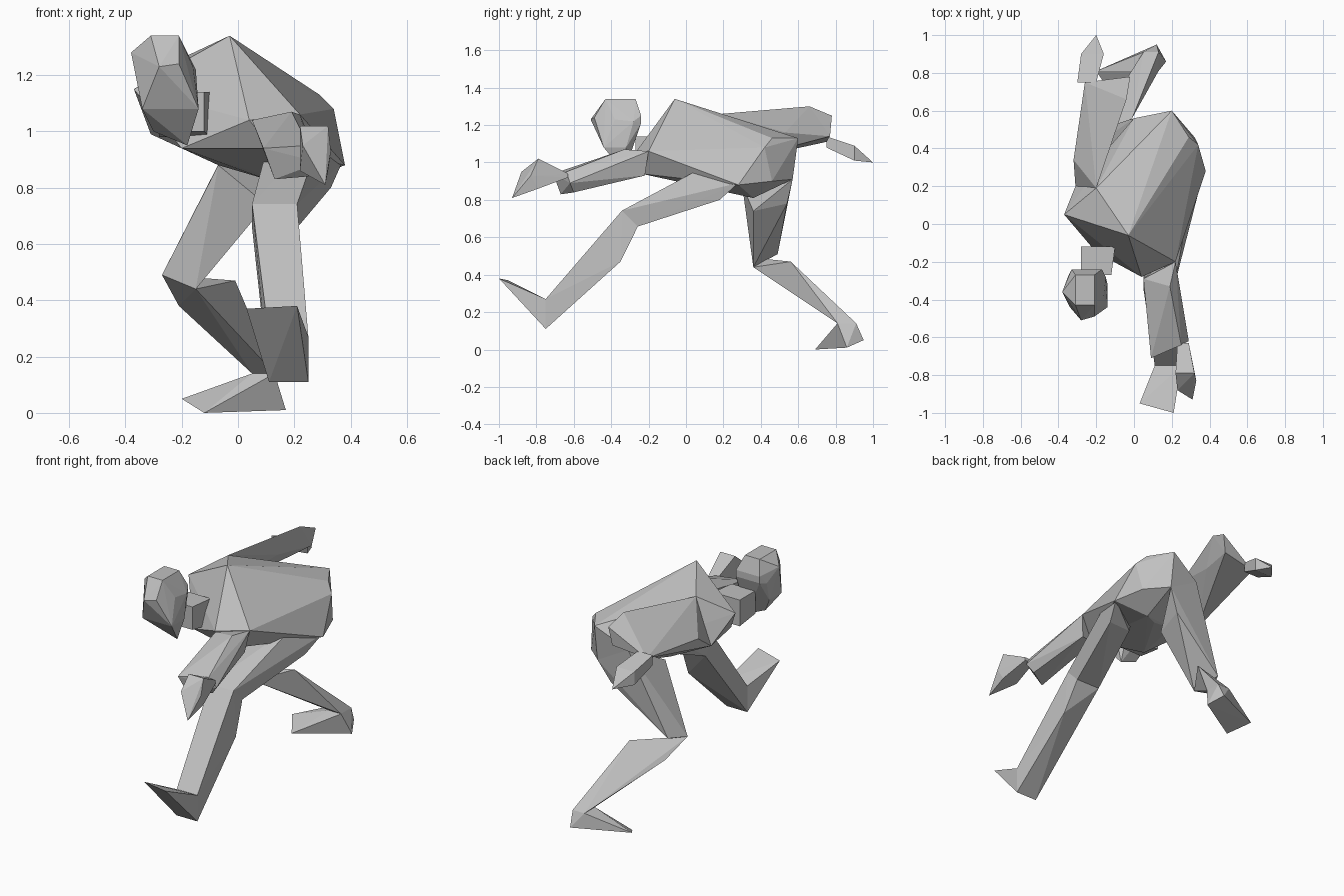
import bpy
import bmesh
from mathutils import Vector

default_cube = bpy.data.objects.get("Cube")
if default_cube:
    bpy.data.objects.remove(default_cube, do_unlink=True)

# Directions in which a joint can be thick
SIDEWAYS = Vector((1, 0, 0))
BACKWARD = Vector((0, 1, 0))
UPWARD = Vector((0, 0, 1))
UP_AND_FORWARD = (UPWARD - BACKWARD).normalized()

# One plain grey for the whole figure
clay_grey = bpy.data.materials.new("clay grey")
clay_grey.use_nodes = True
clay_grey.diffuse_color = (.53, .53, .53, 1)
shader = clay_grey.node_tree.nodes["Principled BSDF"]
shader.inputs["Base Color"].default_value = clay_grey.diffuse_color


def ring(centre, half_width, half_thickness, through=UPWARD):
    """Four corners of a joint, spread sideways and along a chosen direction."""
    across = SIDEWAYS * half_width
    along = through * half_thickness
    middle = Vector(centre)
    return [middle - across - along, middle + across - along,
            middle + across + along, middle - across + along]


def faceted(name, *groups):
    """Flat-faced solid stretched tightly over groups of points."""
    bm = bmesh.new()
    for group in groups:
        for point in group:
            bm.verts.new(point)
    result = bmesh.ops.convex_hull(bm, input=bm.verts[:])
    spare = set(result["geom_interior"] + result["geom_unused"])
    spare_verts = [item for item in spare if isinstance(item, bmesh.types.BMVert)]
    bmesh.ops.delete(bm, geom=spare_verts, context="VERTS")
    bmesh.ops.recalc_face_normals(bm, faces=bm.faces[:])
    mesh = bpy.data.meshes.new(name)
    bm.to_mesh(mesh)
    bm.free()
    mesh.materials.append(clay_grey)
    part = bpy.data.objects.new(name, mesh)
    bpy.context.collection.objects.link(part)


# Torso: hunched back, shoulders, belly and rump
spine = [(-.03, -.06, 1.34), (-.2, .19, 1.26), (.29, .46, 1.13), (.2, .6, 1.13)]
shoulders = [(-.37, .05, 1.15), (-.31, .2, .99), (.22, -.2, 1.06), (.04, -.28, 1.04)]
belly = [(-.2, -.15, .94), (.12, -.24, .94), (-.07, .25, .88), (.1, .3, .83), (.2, .36, .81)]
rump = [(.34, .42, 1.08), (.38, .28, .88), (.32, .46, .9), (.2, .57, .91), (0, .56, 1.02)]
faceted("torso", spine, shoulders, belly, rump)

# Head with its chin tucked down, and the neck
crown = ring((-.26, -.35, 1.34), .05, .08, BACKWARD)
temples = [(-.38, -.36, 1.28), (-.35, -.28, 1.2), (-.16, -.38, 1.23), (-.15, -.28, 1.22)]
forehead = [(-.28, -.51, 1.23), (-.21, -.49, 1.24)]
nape = ring((-.25, -.24, 1.23), .08, .02)
jaw = ring((-.24, -.38, 1.08), .1, .06, BACKWARD)
chin = [(-.3, -.34, 1), (-.18, -.33, .95)]
faceted("head", crown, temples, forehead, nape, jaw, chin)

throat = ring((-.2, -.27, 1.07), .08, .07)
neck_base = ring((-.19, -.12, 1.06), .09, .08)
faceted("neck", throat, neck_base)

# Left arm reaching forward
left_shoulder = [(.05, -.29, 1.04), (.19, -.33, 1.07), (.22, -.2, 1.06),
                 (.2, -.22, .93), (.1, -.25, .94)]
left_elbow = [(.09, -.71, .94), (.25, -.64, .95), (.29, -.62, .89),
              (.25, -.6, .84), (.13, -.67, .83)]
faceted("left_arm", left_shoulder, left_elbow)

left_wrist = ring((.26, -.63, .93), .03, .01)
left_palm = ring((.27, -.79, .94), .05, .08)
left_knuckles = [(.33, -.83, .93), (.23, -.88, .95)]
left_fingertip = [(.31, -.93, .81)]
faceted("left_hand", left_wrist, left_palm, left_knuckles, left_fingertip)

# Right arm thrown back, bent sharply at the elbow
right_shoulder = [(-.2, .19, 1.26), (-.32, .34, 1.09), (-.31, .2, .99), (-.1, .53, 1.16)]
right_elbow = [(-.02, .78, 1.25), (-.04, .66, 1.3), (-.04, .77, 1.14), (-.26, .75, 1.11)]
faceted("right_arm", right_shoulder, right_elbow)

right_wrist = ring((-.25, .75, 1.11), .05, .03)
right_palm = ring((-.22, .9, 1.05), .06, .04)
right_fingertip = [(-.2, 1, 1)]
faceted("right_hand", right_wrist, right_palm, right_fingertip)

# Left leg striding forward, toes lifted
left_hip = [(.3, .14, 1), (.37, .28, .89), (.33, .18, .8), (.17, .16, .81), (.1, .1, .93)]
left_knee = ring((.13, -.3, .7), .08, .06, UP_AND_FORWARD)
left_calf = [(.23, -.35, .47)]
left_ankle = ring((.18, -.75, .19), .07, .08)
left_toes = [(.03, -.95, .37), (.21, -1, .38)]
faceted("left_thigh", left_hip, left_knee)
faceted("left_shin", left_knee, left_calf, left_ankle)
faceted("left_foot", left_ankle, left_toes)

# Right leg pushing off behind, foot turned inwards
right_hip = [(-.07, .3, .88), (0, .56, 1.02), (.2, .57, .91), (.13, .54, .78), (.1, .36, .74)]
right_kneecap = [(-.27, .37, .49), (-.15, .36, .44)]
right_knee_back = [(-.22, .49, .51)]
right_calf = [(-.21, .5, .38), (-.01, .56, .47)]
right_ankle = ring((.09, .86, .14), .04, .05, BACKWARD)
right_heel = [(.12, .95, .05), (.17, .86, .01)]
right_toes = [(-.12, .69, 0), (-.2, .81, .05)]
faceted("right_thigh", right_hip, right_kneecap, right_knee_back)
faceted("right_shin", right_kneecap, right_calf, right_ankle)
faceted("right_foot", right_ankle, right_heel, right_toes)
